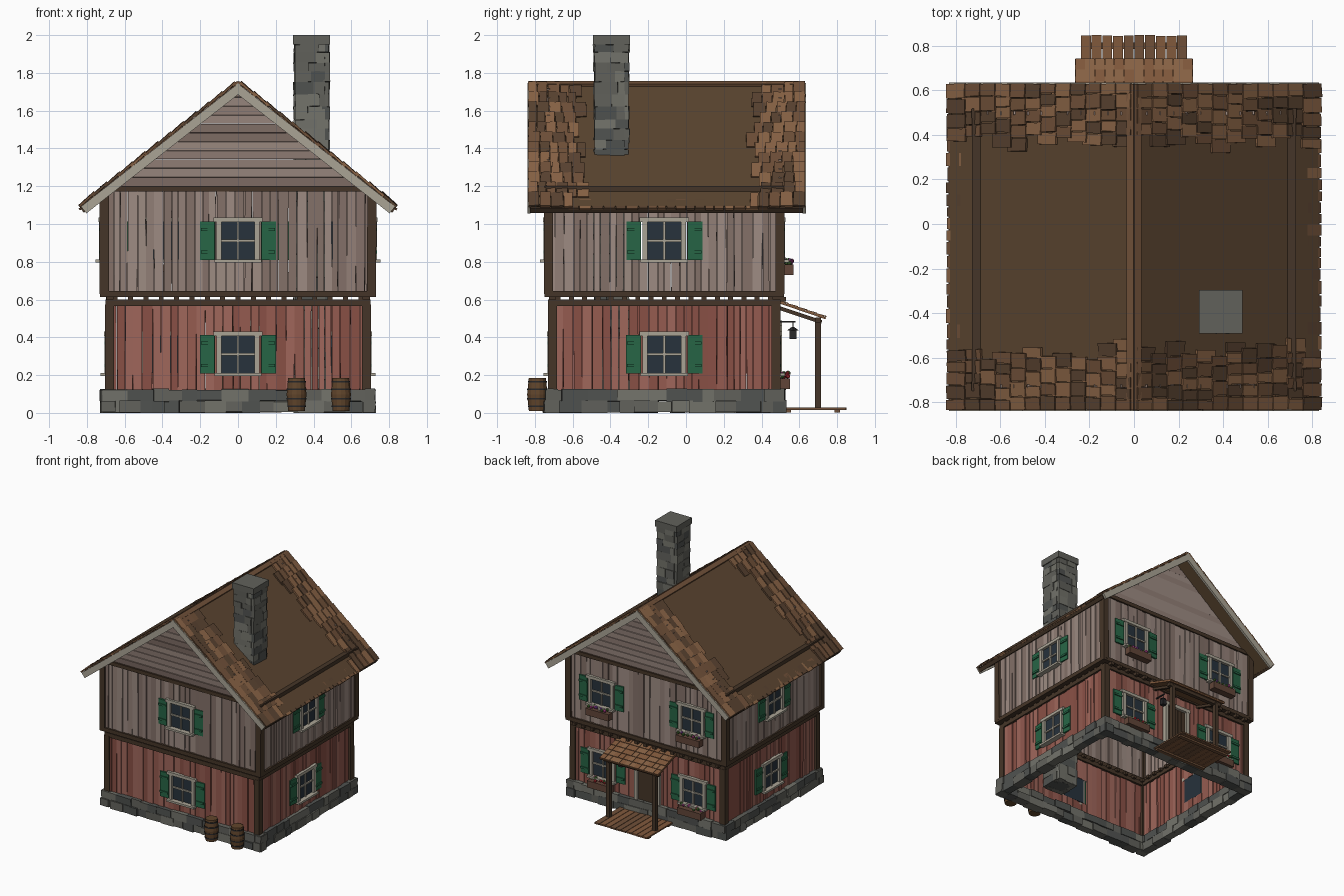
import bpy, bmesh, math, random
from mathutils import Matrix, Euler, Vector

if "Cube" in bpy.data.objects:
    bpy.data.objects.remove(bpy.data.objects["Cube"])
random.seed(4)
R = random.uniform
T = Matrix.Translation

COL = dict(red1=(.30, .105, .08), red2=(.25, .08, .06), red3=(.35, .135, .105),
           grey1=(.29, .215, .185), grey2=(.23, .165, .14), grey3=(.34, .26, .225),
           dark=(.06, .036, .021), trim=(.40, .37, .30), green=(.02, .13, .06), glass=(.02, .032, .045),
           roof=(.105, .06, .03), sh1=(.25, .125, .06), sh2=(.16, .08, .04), sh3=(.10, .055, .03),
           st1=(.12, .12, .105), st2=(.17, .17, .145), st3=(.08, .085, .08), wood=(.22, .10, .045),
           barrel=(.12, .06, .025), iron=(.02, .02, .022), box=(.12, .06, .04), flower_red=(.6, .03, .04),
           flower_pink=(.5, .06, .3), flower_white=(.7, .65, .55), flower_purple=(.18, .05, .3),
           leaf=(.06, .16, .03))
MATS = {}
for n, c in COL.items():
    MATS[n] = bpy.data.materials.new(n)
    MATS[n].diffuse_color = (*c, 1)


class Part:
    """Collects boxes, cones and balls into one named object."""
    def __init__(self, name, *mats):
        self.name, self.mats, self.bm = name, mats, bmesh.new()

    def paint(self, verts, m):
        if m is None:
            m = random.choice(self.mats)
        for f in {f for v in verts for f in v.link_faces}:
            f.material_index = self.mats.index(m)

    def box(self, c, s, M=Matrix(), rot=(0, 0, 0), m=None):
        mat = M @ T(c) @ Euler(rot).to_matrix().to_4x4() @ Matrix.Diagonal((*s, 1))
        self.paint(bmesh.ops.create_cube(self.bm, size=1, matrix=mat)['verts'], m)

    def cone(self, c, r1, r2, h, m=None, seg=14):
        self.paint(bmesh.ops.create_cone(self.bm, cap_ends=True, segments=seg, radius1=r1, radius2=r2,
                                         depth=h, matrix=T(c))['verts'], m)

    def ball(self, c, r, m=None):
        self.paint(bmesh.ops.create_icosphere(self.bm, subdivisions=1, radius=r, matrix=T(c))['verts'], m)

    def done(self):
        bmesh.ops.recalc_face_normals(self.bm, faces=self.bm.faces)
        me = bpy.data.meshes.new(self.name)
        self.bm.to_mesh(me)
        self.bm.free()
        for m in self.mats:
            me.materials.append(MATS[m])
        bpy.context.collection.objects.link(bpy.data.objects.new(self.name, me))


CY = -.115
SIDES = ['front', 'right', 'back', 'left']


def side(k):
    """Local frame of a wall: x along it, -y outward."""
    return T((0, CY, 0)) @ Matrix.Rotation(k * math.pi / 2, 4, 'Z')


def window(name, M, u, h, z):
    p = Part(name, 'trim', 'glass', 'green')
    y = -h - .012
    p.box((u, -h, z), (.19, .016, .2), M, m='glass')
    for s in (-1, 1):
        p.box((u + s * .101, y, z), (.026, .03, .22), M, m='trim')
        p.box((u + s * .162, y, z), (.078, .014, .205), M, (0, 0, s * R(0, .08)), 'green')
        for b in (-.06, .06):
            p.box((u + s * .162, y - .01, z + b), (.07, .01, .016), M, m='green')
    p.box((u, y, z + .11), (.262, .036, .024), M, m='trim')
    p.box((u, y - .01, z - .108), (.25, .05, .016), M, m='trim')
    p.box((u, y, z), (.012, .014, .2), M, m='trim')
    p.box((u, y, z), (.19, .014, .012), M, m='trim')
    p.done()


def flowers(name, M, u, h, z, cols):
    p = Part(name, 'box', 'leaf', *cols)
    p.box((u, -h - .045, z - .155), (.21, .055, .055), M, m='box')
    for i in range(14):
        c = M @ Vector((u - .09 + i * .0138, -h - .045 + R(-.02, .02), z - .12 + R(0, .022)))
        p.ball(c, R(.009, .015), 'leaf' if i % 3 == 0 else random.choice(cols))
    p.done()


# walls: (storey, half x, half y, z low, z high, plank colours, window height)
for st, hx, hy, z0, z1, tone, wz in (('lower', .68, .592, .1, .575, 'red', .31),
                                     ('upper', .708, .612, .63, 1.18, 'grey', .912)):
    for k in range(4):
        M, h, w = side(k), (hy, hx)[k % 2], (hx, hy)[k % 2]
        tag = f'{st}_{SIDES[k]}'
        wins = [-.41, .41] if k == 2 else [0]
        holes = [(u, .095, wz - .1, wz + .1) for u in wins]
        if st == 'lower' and k == 2:
            holes.append((0, .09, 0, .46))
        # vertical planks, split at openings
        p = Part(tag + '_planks', *(tone + i for i in '123'))
        u = -w
        while u < w - .01:
            wd = min(R(.032, .056), w - u)
            spans = [(z0, z1)]
            for hu, hw, a, b in holes:
                if u + wd > hu - hw and u < hu + hw:
                    spans = [(z0, a), (b, z1)]
            for a, b in spans:
                if b > a:
                    p.box((u + wd / 2, -h + R(-.005, .005), (a + b) / 2), (wd - R(.001, .005), .016, b - a),
                          M, (0, R(-.006, .006), R(-.05, .05)))
            u += wd
        p.done()
        # horizontal beams
        p = Part(tag + '_beams', 'dark')
        bl = 2 * w + .045
        if st == 'lower':
            p.box((0, -h, .583), (bl, .045, .034), M)
            for i in range(17):
                d = .05 if k == 2 else .015
                p.box((-w + .03 + i * (2 * w - .06) / 16, -h + .02 - d / 2, .602), (.026, .045 + d, .024), M)
        else:
            p.box((0, -h, .63), (bl, .045, .032), M)
            p.box((0, -h, 1.187), (bl, .04, .03), M)
        p.done()
        for u in wins:
            n = tag + ('_window' if u == 0 else '_window_a' if u < 0 else '_window_b')
            window(n, M, u, h, wz)
            if k == 2:
                flowers(n + '_flower_box', M, u, h, wz, ('flower_red', 'flower_pink', 'flower_white')
                        if st == 'lower' else ('flower_purple', 'flower_pink', 'flower_white'))
    # corner posts
    p = Part(st + '_corner_posts', 'dark')
    for sx in (-1, 1):
        for sy in (-1, 1):
            p.box((sx * hx, CY + sy * hy, (z0 + z1) / 2), (.048, .048, z1 - z0), rot=(0, R(-.008, .008), 0))
    p.done()

# stone foundation
p = Part('foundation_stones', 'st1', 'st2', 'st3')
for k in range(4):
    M, h, w = side(k), (.592, .68)[k % 2], (.68, .592)[k % 2]
    for row in range(2):
        u = -w - .035
        while u < w + .02:
            wd = min(R(.06, .15), w + .045 - u)
            ht = R(.055, .07)
            p.box((u + wd / 2, -h - R(0, .012), .033 + row * .06), (wd, R(.06, .085), ht), M,
                  (R(-.05, .05), 0, R(-.04, .04)))
            u += wd
for v in p.bm.verts:
    v.co.z = max(v.co.z, 0)
p.done()

# gable siding
for name, y in (('front_gable_siding', CY - .612), ('back_gable_siding', CY + .612)):
    p = Part(name, 'grey1', 'grey3', 'grey2')
    for i in range(11):
        z = 1.225 + i * .047
        p.box((0, y, z), (2 * (1.742 - z) / .783, .016, .045), rot=(R(.04, .12) * (1 if y < 0 else -1), 0, 0))
    p.done()

# roof
A, L, Y0, Y1 = math.atan(.783), 1.05, -.825, .62
YM = (Y0 + Y1) / 2
slopes = [Matrix.Diagonal((s, 1, 1, 1)) @ T((0, 0, 1.742)) @ Matrix.Rotation(A, 4, 'Y') for s in (1, -1)]
p = Part('roof_slabs', 'roof')
for M in slopes:
    p.box((L / 2, YM, -.015), (L, Y1 - Y0, .03), M)
p.done()
p = Part('barge_boards', 'trim')
for M in slopes:
    for y in (Y0 - .006, Y1 + .006):
        p.box((L / 2, y, -.022), (L + .01, .018, .046), M)
p.done()
p = Part('eave_beams', 'dark')
for M in slopes:
    p.box((L + .003, YM, -.02), (.02, Y1 - Y0, .03), M)
p.done()
p = Part('roof_shingles', 'sh1', 'sh2', 'sh3')
for M in slopes:
    for r in range(12):
        x = .06 + r * .086
        for end, d in ((Y0, 1), (Y1, -1)):
            y = -.012
            while y < R(.19, .27):
                wd = R(.045, .07)
                lift = .012 - .035 * max(0, y)
                p.box((x, end + d * (y + wd / 2), lift), (.11, wd - .004, .012), M,
                      (d * .05 + R(-.05, .05), .07, R(-.03, .03)))
                y += wd
    y = Y0 + .2
    while y < Y1 - .2:
        wd = R(.045, .07)
        p.box((L - .02, y + wd / 2, -.006), (.07 + R(0, .015), wd - .006, .012), M)
        y += wd
p.done()
p = Part('ridge_cap', 'sh2')
for s in (-1, 1):
    p.box((s * .014, YM, 1.742), (.034, Y1 - Y0 + .02, .016), rot=(0, s * .5, 0))
p.done()

# chimney
p = Part('chimney_stones', 'st1', 'st2', 'st3')
z = .04
while z < 1.93:
    ht = min(R(.045, .07), 1.95 - z)
    for k in range(4):
        M = T((.39, -.395, 0)) @ Matrix.Rotation(k * math.pi / 2, 4, 'Z')
        cut = R(-.04, .04)
        for a, b in ((-.088, cut), (cut, .07)):
            p.box(((a + b) / 2, -.068 - R(0, .008), z + ht / 2), (b - a, .042, ht), M,
                  (R(-.05, .05), R(-.03, .03), R(-.05, .05)))
    z += ht
p.box((.39, -.395, .98), (.12, .12, 1.88), m='st3')
p.done()
p = Part('chimney_cap', 'st1')
p.box((.39, -.395, 1.975), (.196, .196, .05))
p.done()

# door, facing back
M = side(2)
p = Part('door', 'wood', 'trim', 'iron', 'dark')
for i in range(5):
    p.box((-.072 + i * .036, -.592, .26), (.034, .02, .4), M, m='dark')
for s in (-1, 1):
    p.box((s * .102, -.606, .26), (.026, .034, .42), M, m='trim')
p.box((0, -.606, .475), (.25, .036, .028), M, m='trim')
p.ball(M @ Vector((.06, -.61, .26)), .01, 'iron')
p.done()

# porch
p = Part('porch_deck', 'wood', 'sh2')
for i in range(10):
    p.box((-.216 + i * .048, .672 + R(-.004, .004), .022), (.044, .35, .012))
for y in (.54, .8):
    p.box((0, y, .009), (.46, .03, .014), m='sh2')
p.done()
p = Part('porch_posts', 'dark')
for s in (-1, 1):
    p.box((s * .21, .7, .26), (.032, .032, .47))
    p.box((s * .21, .6, .52), (.022, .25, .02), rot=(-.32, 0, 0))
p.box((0, .7, .492), (.5, .03, .028))
p.done()
p = Part('porch_roof', 'wood', 'sh1')
M = T((0, .61, .545)) @ Matrix.Rotation(-.33, 4, 'X')
p.box((0, 0, 0), (.53, .275, .01), M, m='wood')
for r in range(5):
    for i in range(12):
        p.box((-.242 + i * .044, -.105 + r * .053, .008), (.042, .06, .007), M, (.08, 0, 0))
p.done()

# lantern
p = Part('lantern', 'iron')
p.box((.19, .53, .483), (.01, .1, .008))
p.box((.19, .566, .465), (.004, .004, .04))
p.box((.19, .566, .415), (.036, .036, .045))
p.cone((.19, .566, .446), .03, .006, .018, seg=4)
p.done()

# barrels
for i, x in enumerate((.31, .545)):
    p = Part(f'barrel_{i + 1}', 'barrel', 'iron')
    p.cone((x, -.787, .054), .045, .054, .088, 'barrel')
    p.cone((x, -.787, .142), .054, .045, .088, 'barrel')
    for z in (.035, .075, .125, .165):
        r = .056 - abs(z - .1) * .09
        p.cone((x, -.787, z), r, r, .01, 'iron')
    p.done()

for m in bpy.data.materials:
    if m.users and not m.is_grease_pencil:
        m.use_nodes = True
        m.node_tree.nodes["Principled BSDF"].inputs["Base Color"].default_value = m.diffuse_color
